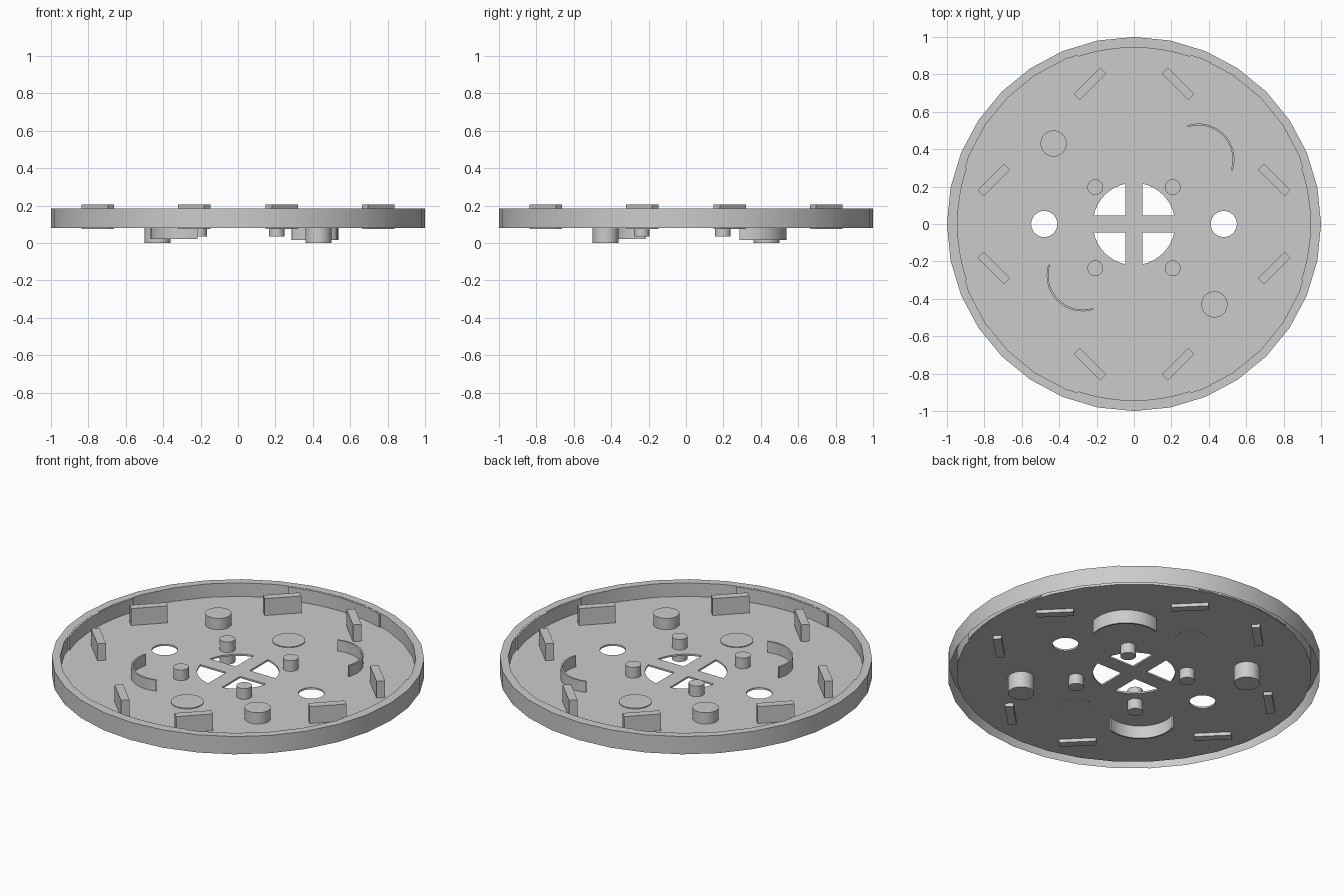
import bpy, bmesh
from math import sin, cos, pi, radians, asin

if "Cube" in bpy.data.objects:
    bpy.data.objects.remove(bpy.data.objects["Cube"])

PLATE_Z = 0.10


def finish(name, bm, smooth=True):
    bmesh.ops.recalc_face_normals(bm, faces=bm.faces)
    me = bpy.data.meshes.new(name)
    bm.to_mesh(me)
    bm.free()
    ob = bpy.data.objects.new(name, me)
    bpy.context.collection.objects.link(ob)
    if smooth:
        shade(ob)
    return ob


def shade(ob):
    bpy.ops.object.select_all(action='DESELECT')
    ob.select_set(True)
    bpy.context.view_layer.objects.active = ob
    bpy.ops.object.shade_smooth_by_angle(angle=radians(30))


def arc(cx, cy, r, a0, a1, n):
    return [(cx + r * cos(a0 + (a1 - a0) * i / n), cy + r * sin(a0 + (a1 - a0) * i / n))
            for i in range(n + 1)]


def circle(cx, cy, r, n):
    return arc(cx, cy, r, 0, 2 * pi, n)[:-1]


def prism(name, pts, z0, z1):
    bm = bmesh.new()
    face = bm.faces.new([bm.verts.new((x, y, z0)) for x, y in pts])
    new = bmesh.ops.extrude_face_region(bm, geom=[face], use_keep_orig=True)
    for v in new['geom']:
        if isinstance(v, bmesh.types.BMVert):
            v.co.z = z1
    return finish(name, bm)


def arc_wall(name, cx, cy, r_in, r_out, a0, a1, n, z0, z1):
    pts = arc(cx, cy, r_out, a0, a1, n) + arc(cx, cy, r_in, a1, a0, n)
    return prism(name, pts, z0, z1)


# Floor plate: outline, two round holes, and four sectors leaving a cross
cu = bpy.data.curves.new("floor_plate", 'CURVE')
cu.dimensions = '2D'
cu.fill_mode = 'BOTH'
cu.extrude = 0.005
loops = [circle(0, 0, 0.955, 32), circle(-0.48, 0, 0.07, 24), circle(0.48, 0, 0.07, 24)]
bar, hub_r = 0.045, 0.22
a = asin(bar / hub_r)
for k in range(4):
    q = k * pi / 2
    sector = [(bar, bar)] + arc(0, 0, hub_r, a, pi / 2 - a, 8)
    loops.append([(x * cos(q) - y * sin(q), x * sin(q) + y * cos(q)) for x, y in sector])
for pts in loops:
    sp = cu.splines.new('POLY')
    sp.points.add(len(pts) - 1)
    for p, (x, y) in zip(sp.points, pts):
        p.co = (x, y, 0, 1)
    sp.use_cyclic_u = True
plate = bpy.data.objects.new("floor_plate", cu)
plate.location.z = PLATE_Z
bpy.context.collection.objects.link(plate)
bpy.ops.object.select_all(action='DESELECT')
plate.select_set(True)
bpy.context.view_layer.objects.active = plate
bpy.ops.object.convert(target='MESH')
shade(bpy.context.view_layer.objects.active)

# Rim: hollow channel, open underneath
bm = bmesh.new()
profile = [(1, 0.08), (1, 0.185), (0.955, 0.185), (0.955, PLATE_Z - 0.005)]
N = 32
rings = [[bm.verts.new((x, y, z)) for x, y in circle(0, 0, r, N)] for r, z in profile]
for lo, hi in zip(rings, rings[1:]):
    for i in range(N):
        j = (i + 1) % N
        bm.faces.new((lo[i], lo[j], hi[j], hi[i]))
finish("rim", bm)

# Thicker rim segments on the four axes
for k in range(4):
    m = k * pi / 2
    w = radians(18.5)
    arc_wall(f"rim_pad_{k}", 0, 0, 0.943, 0.956, m - w, m + w, 8, PLATE_Z, 0.184)

# Eight slanted slats passing through the plate
k = 0
for px, py in ((0.235, 0.75), (0.75, 0.235)):
    for sx in (-1, 1):
        for sy in (-1, 1):
            d = radians(-45 * sx * sy)
            corners = [(-0.1, -0.023), (0.1, -0.023), (0.1, 0.023), (-0.1, 0.023)]
            prism(f"slat_{k}", [(sx * px + x * cos(d) - y * sin(d),
                                 sy * py + x * sin(d) + y * cos(d)) for x, y in corners],
                  0.075, 0.205)
            k += 1

# Large pegs, small pegs and shallow discs
for s in (-1, 1):
    prism(f"large_peg_{s}", circle(0.43 * s, -0.43 * s, 0.07, 32), 0.0, 0.172)
    prism(f"raised_disc_{s}", circle(0, 0.475 * s, 0.088, 32), 0.094, 0.11)
    for y in (0.197, -0.237):
        prism(f"small_peg_{s}_{y}", circle(0.207 * s, y, 0.042, 24), 0.035, 0.168)

# Curved walls on the other diagonal
arc_wall("curved_wall_right", 0.345, 0.345, 0.182, 0.192, radians(-18), radians(108), 16, 0.015, 0.17)
arc_wall("curved_wall_left", -0.275, -0.275, 0.182, 0.192, radians(162), radians(288), 16, 0.02, 0.17)
